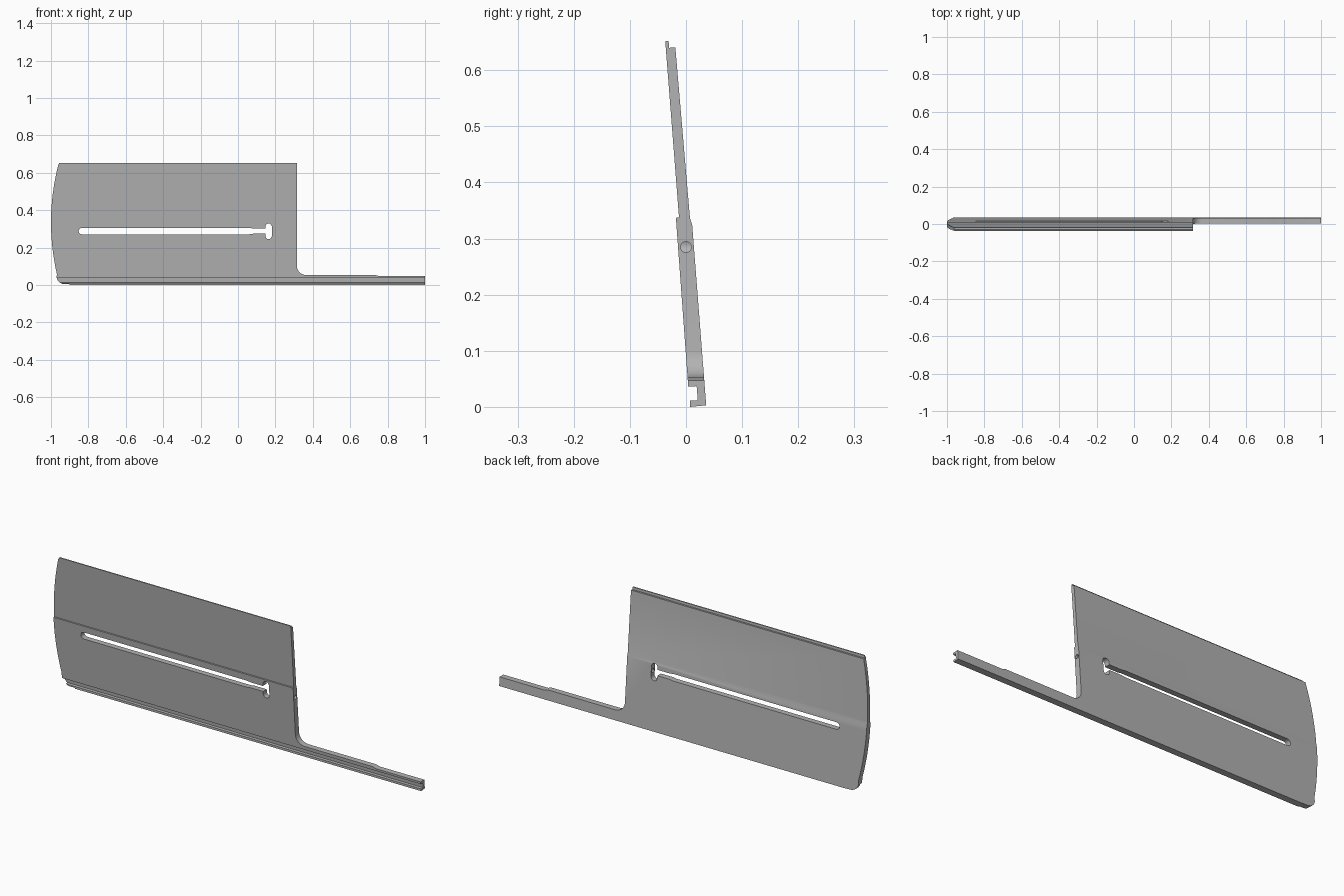
import bpy, bmesh, math

old = bpy.data.objects.get("Cube")
if old:
    bpy.data.objects.remove(old)

grey = bpy.data.materials.new("plain grey")
grey.use_nodes = True
colour = (0.45, 0.45, 0.45, 1)
grey.diffuse_color = colour
grey.node_tree.nodes["Principled BSDF"].inputs["Base Color"].default_value = colour


def prism(name, points, axis, lo, hi):
    """Extrude a closed profile: (y, z) along x, or (x, z) along y."""
    def place(a, b, d):
        return (d, a, b) if axis == "x" else (a, d, b)
    bm = bmesh.new()
    face = bm.faces.new([bm.verts.new(place(a, b, lo)) for a, b in points])
    grown = bmesh.ops.extrude_face_region(bm, geom=[face])["geom"]
    shift = place(0, 0, hi - lo)
    bmesh.ops.translate(bm, vec=shift, verts=[v for v in grown if isinstance(v, bmesh.types.BMVert)])
    bmesh.ops.recalc_face_normals(bm, faces=bm.faces)
    mesh = bpy.data.meshes.new(name)
    bm.to_mesh(mesh)
    bm.free()
    mesh.materials.append(grey)
    obj = bpy.data.objects.new(name, mesh)
    bpy.context.collection.objects.link(obj)
    return obj


def arc(cx, cz, rx, rz, start, end, steps=8):
    angles = [math.radians(start + (end - start) * i / steps) for i in range(steps + 1)]
    return [(cx + rx * math.cos(t), cz + rz * math.sin(t)) for t in angles]


def combine(target, tool, operation):
    mod = target.modifiers.new(tool.name, "BOOLEAN")
    mod.operation = operation
    mod.solver = "EXACT"
    mod.object = tool
    bpy.context.view_layer.objects.active = target
    bpy.ops.object.modifier_apply(modifier=mod.name)
    bpy.data.objects.remove(tool)


# Leaning plate: thick lower half with a bottom groove, thin lipped upper half
section = [(0.007, 0), (0.036, 0.003), (0.011, 0.325), (0.007, 0.337),
           (-0.019, 0.641), (-0.030, 0.640), (-0.031, 0.652), (-0.037, 0.652),
           (-0.0125, 0.338), (-0.018, 0.337), (0.004, 0.036), (0.019, 0.037),
           (0.021, 0.012), (0.007, 0.011)]
plate = prism("slotted_plate", section, "x", -1.1, 1.0)

# Outline: bowed left end, straight right edge, filleted step to the thin arm
outline = arc(-0.925, 0.045, 0.045, 0.041, 270, 190)
outline += [(-1 + 0.037 * ((z - 0.335) / 0.3) ** 2, z) for z in [0.06 + 0.0485 * i for i in range(13)]]
outline += [(-0.955, 0.652), (-0.95, 0.7), (0.315, 0.7)]
outline += arc(0.365, 0.101, 0.05, 0.048, 180, 270)
outline += [(0.735, 0.053), (0.755, 0.047), (1.1, 0.047), (1.1, -0.05), (-0.9, -0.05), (-0.9, 0.004)]
combine(plate, prism("outline", outline, "y", -0.2, 0.2), "INTERSECT")

# Long slot ending in an upright oval
slot = arc(-0.835, 0.288, 0.017, 0.017, 90, 270)
slot += [(0.06, 0.271), (0.08, 0.274), (0.147, 0.274)]
slot += arc(0.164, 0.262, 0.017, 0.017, 180, 360) + arc(0.164, 0.312, 0.017, 0.017, 0, 180)
slot += [(0.147, 0.302), (0.08, 0.302), (0.06, 0.305)]
combine(plate, prism("slot", slot, "y", -0.2, 0.2), "DIFFERENCE")

# Bore from the right edge into the oval
bore = arc(0, 0.285, 0.0095, 0.0095, 0, 337.5, 15)
combine(plate, prism("bore", bore, "x", 0.165, 0.4), "DIFFERENCE")

bpy.ops.object.select_all(action="DESELECT")
plate.select_set(True)
bpy.context.view_layer.objects.active = plate
bpy.ops.object.shade_smooth_by_angle(angle=math.radians(25))
